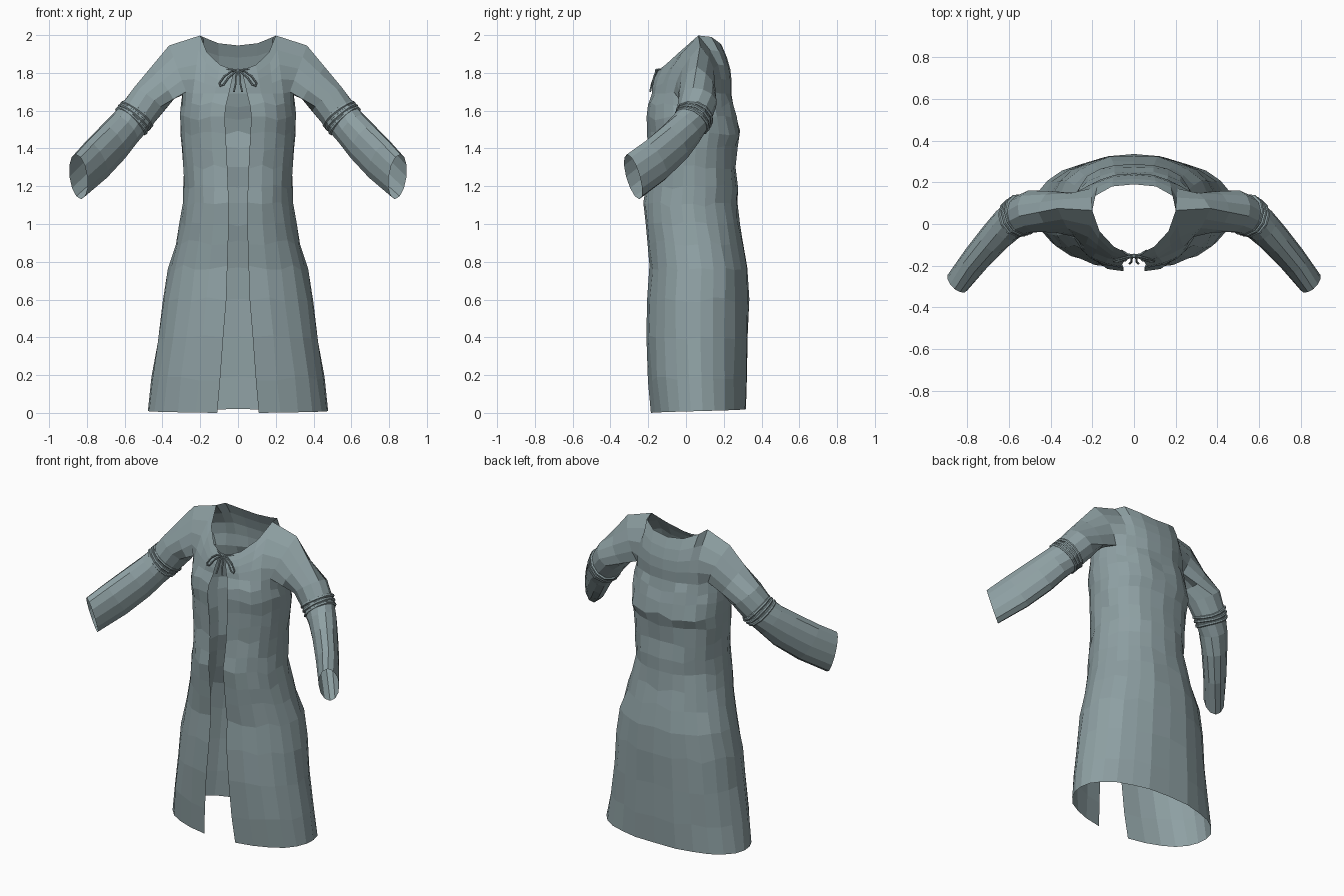
import bpy, bmesh, math, random
from mathutils import Vector

if "Cube" in bpy.data.objects:
    bpy.data.objects.remove(bpy.data.objects["Cube"])

random.seed(4)
cloth = bpy.data.materials.new("grey_teal_cloth")
cloth.diffuse_color = (0.27, 0.35, 0.365, 1)
cloth.use_nodes = True
cloth.node_tree.nodes["Principled BSDF"].inputs["Base Color"].default_value = cloth.diffuse_color

# Body rows: z, half width, front y, back y, half width of the front opening
ROWS = [
    (0.00, .480, -.190, .320, .110), (0.18, .455, -.205, .325, .095),
    (0.40, .425, -.212, .328, .078), (0.60, .400, -.208, .330, .062),
    (0.77, .368, -.195, .330, .056), (0.90, .330, -.205, .305, .052),
    (1.00, .305, -.215, .282, .050), (1.10, .292, -.228, .272, .050),
    (1.20, .286, -.215, .272, .052), (1.30, .290, -.205, .264, .056),
    (1.40, .300, -.205, .270, .062), (1.48, .308, -.210, .292, .066),
    (1.56, .308, -.212, .272, .070), (1.63, .302, -.205, .252, .064),
    (1.69, .295, -.182, .238, .048),
]
# Neckline and shoulder line, by column
TOP = {0: (.020, -.145, 1.815), 1: (.095, -.110, 1.842), 2: (.165, -.035, 1.910),
       3: (.200, .065, 1.998), 4: (.365, .075, 1.945), 8: (.365, .075, 1.945),
       9: (.200, .065, 1.998), 10: (.185, .135, 1.990), 11: (.105, .180, 1.957),
       12: (0, .190, 1.945)}
# Sleeve rings: centre, vertical radius, sideways radius
SLEEVE = [((.475, .062, 1.655), .104, .104), ((.550, .038, 1.56), .100, .092),
          ((.605, -.002, 1.50), .104, .084), ((.665, -.062, 1.43), .116, .076),
          ((.755, -.165, 1.335), .122, .068), ((.845, -.280, 1.25), .124, .060)]
COLS, UP_ROWS, SIDES = 12, 4, 12


def ellipse(c, t, ru, rs, up=None):
    """Sleeve section, counted from underarm to front to top to back."""
    square = (Vector((0, 0, 1)) - t * t.z).normalized()
    front = t.cross(square)
    up = up or square
    return [c - up * ru * math.cos(a) + front * rs * math.sin(a)
            for a in (2 * math.pi * k / SIDES for k in range(SIDES))]


def sleeve_tangent(i):
    a = Vector(SLEEVE[max(i - 1, 0)][0])
    b = Vector(SLEEVE[min(i + 1, len(SLEEVE) - 1)][0])
    return (b - a).normalized()


def cord(name, points, radius, cyclic):
    cu = bpy.data.curves.new(name, 'CURVE')
    cu.dimensions = '3D'
    sp = cu.splines.new('POLY')
    sp.points.add(len(points) - 1)
    for p, co in zip(sp.points, points):
        p.co = (*co, 1)
    sp.use_cyclic_u = cyclic
    sp.use_smooth = False
    cu.bevel_depth, cu.bevel_resolution = radius, 1
    cu.use_fill_caps = True
    cu.materials.append(cloth)
    bpy.context.collection.objects.link(bpy.data.objects.new(name, cu))


# Robe: half of the skirt, bodice and sleeve, mirrored
bm = bmesh.new()
grid = []
for r, (z, w, yf, yb, g) in enumerate(ROWS):
    c, d = (yf + yb) / 2, (yb - yf) / 2
    start = math.asin((g / w) ** (1 / 0.85))
    row = []
    for i in range(COLS + 1):
        th = start + (math.pi - start) * i / COLS
        s, k = max(math.sin(th), 0), math.cos(th)
        x, y = w * s ** 0.85, c - d * k
        n = random.uniform(-.006, .006) if 0 < i else 0
        zz = z
        if r == 0:
            zz += .02 * i / COLS                       # hem rises to the back
        elif r < len(ROWS) - 1:
            zz += random.uniform(-.015, .015)
        else:
            zz += {4: .01, 5: .025, 6: .03, 7: .025, 8: .01}.get(i, 0)   # underarm
        row.append(bm.verts.new((x + n * s if i < COLS else 0, y - n * k, zz)))
    grid.append(row)
for a, b in zip(grid, grid[1:]):
    for i in range(COLS):
        bm.faces.new((a[i], a[i + 1], b[i + 1], b[i]))

# Front and back yoke panels, leaving the armhole open
chest = grid[-1]
panel = {(i, 0): chest[i] for i in range(COLS + 1)}
for i, top in TOP.items():
    for r in range(1, UP_ROWS + 1):
        if r == UP_ROWS and i in (8, 9):          # shoulder seam is shared
            panel[i, r] = panel[12 - i, r]
            continue
        t = r / UP_ROWS
        p = chest[i].co.lerp(Vector(top), t)
        bulge = {3: -.04, 4: -.025, 8: .04, 9: .045, 10: .03}.get(i, -.012 if i < 3 else .02)
        p.y += bulge * math.sin(math.pi * t)
        panel[i, r] = bm.verts.new(p)
for i in (0, 1, 2, 3, 8, 9, 10, 11):
    for r in range(UP_ROWS):
        bm.faces.new((panel[i, r], panel[i + 1, r], panel[i + 1, r + 1], panel[i, r + 1]))

# Sleeve, blending from the armhole loop into the rings
ring = [chest[6], chest[5]] + [panel[4, r] for r in range(UP_ROWS + 1)]
ring += [panel[8, r] for r in range(UP_ROWS - 1, -1, -1)] + [chest[7]]
sections = []
for j, (c, ru, rs) in enumerate(SLEEVE):
    lean = Vector((.12, -.27, 1)).normalized() if j == len(SLEEVE) - 1 else None
    sections.append(ellipse(Vector(c), sleeve_tangent(j), ru, rs, lean))
sections.insert(0, [v.co.lerp(p, .5) for v, p in zip(ring, sections[0])])
for pts in sections:
    new = [bm.verts.new(p) for p in pts]
    for k in range(SIDES):
        m = (k + 1) % SIDES
        bm.faces.new((ring[k], ring[m], new[m], new[k]))
    ring = new
bmesh.ops.recalc_face_normals(bm, faces=bm.faces)
me = bpy.data.meshes.new("robe")
bm.to_mesh(me)
bm.free()
me.materials.append(cloth)
robe = bpy.data.objects.new("robe", me)
bpy.context.collection.objects.link(robe)
mod = robe.modifiers.new("mirror", 'MIRROR')
mod.use_clip = True

for side, sx in (("right", -1), ("left", 1)):
    # Cords gathered round each elbow
    for n, s in enumerate((-.024, 0, .024)):
        t = sleeve_tangent(1)
        pts = ellipse(Vector(SLEEVE[1][0]) + t * s, t, .100, .092 - .1 * s)
        pts = [(sx * p.x, p.y, p.z + .005 * math.sin(k + n)) for k, p in enumerate(pts)]
        cord(f"{side}_elbow_cord_{n + 1}", pts, .010, True)
    # Bow loop, hanging end and lace to the neckline
    loop = [(0, -.150, 1.812), (.035, -.158, 1.808), (.072, -.168, 1.782), (.098, -.176, 1.745),
            (.094, -.180, 1.730), (.076, -.180, 1.738), (.050, -.170, 1.775), (.015, -.158, 1.803)]
    tail = [(0, -.152, 1.810), (.012, -.166, 1.780), (.012, -.180, 1.745), (.022, -.190, 1.700)]
    lace = [(0, -.150, 1.812), (.030, -.146, 1.818), (.062, -.126, 1.820)]
    for name, pts, cyc in (("bow_loop", loop, True), ("bow_end", tail, False), ("neck_lace", lace, False)):
        cord(f"{side}_{name}", [(sx * x, y, z) for x, y, z in pts], .005, cyc)

# Bow knot
bpy.ops.mesh.primitive_uv_sphere_add(segments=8, ring_count=5, radius=.012, location=(0, -.153, 1.811))
bpy.context.object.name = "bow_knot"
bpy.context.object.data.materials.append(cloth)
